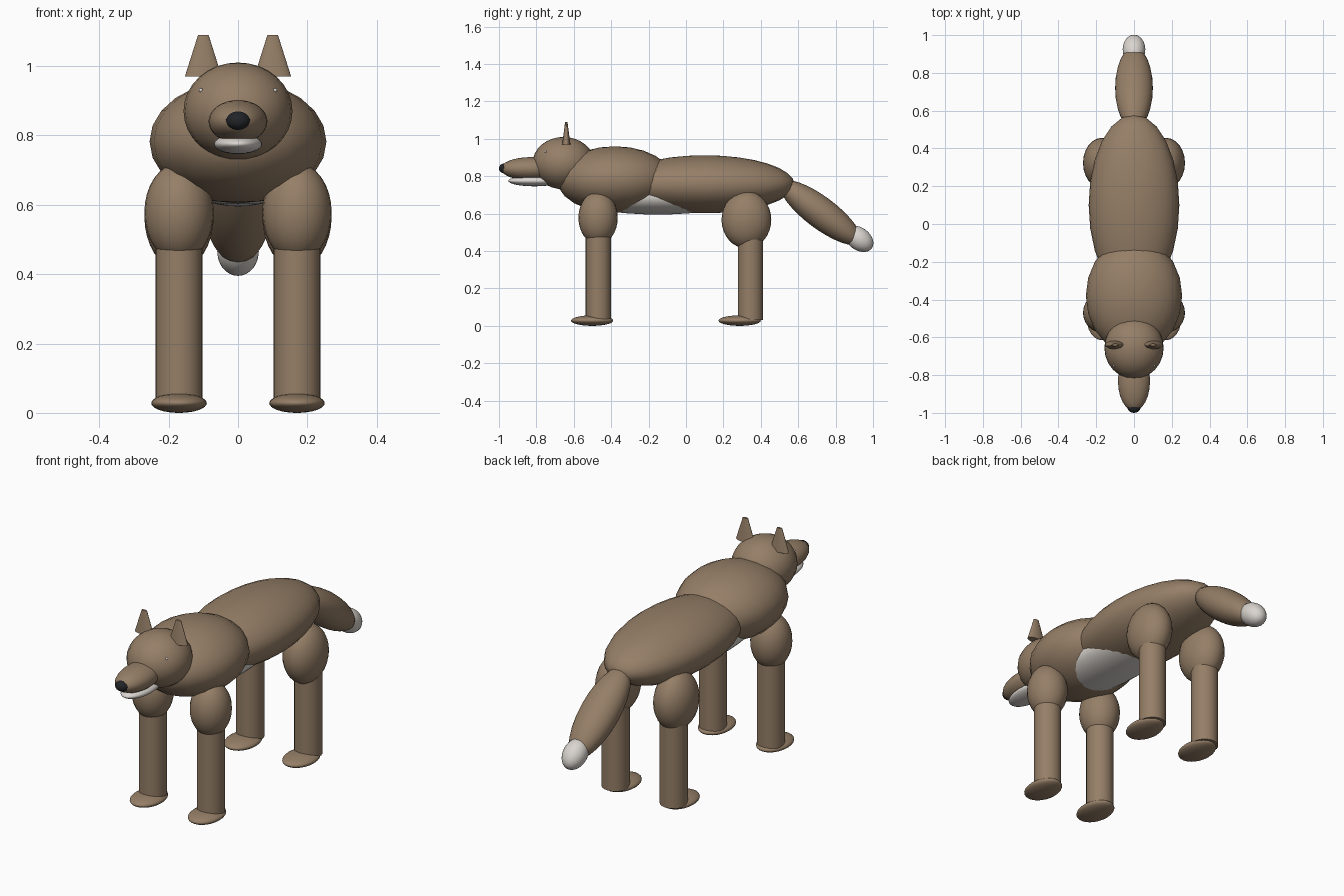
import bpy
import math

if "Cube" in bpy.data.objects:
    bpy.data.objects.remove(bpy.data.objects["Cube"], do_unlink=True)


def material(name, rgb):
    m = bpy.data.materials.new(name)
    m.use_nodes = True
    m.diffuse_color = (*rgb, 1)
    bsdf = m.node_tree.nodes["Principled BSDF"]
    bsdf.inputs["Base Color"].default_value = (*rgb, 1)
    bsdf.inputs["Roughness"].default_value = 0.8
    return m


fur = material("brown_fur", (0.30, 0.21, 0.135))
pale = material("pale_fur", (0.70, 0.66, 0.62))
black = material("black_nose", (0.015, 0.017, 0.02))


def finish(name, mat, scale, tilt=0):
    ob = bpy.context.object
    ob.name = name
    ob.scale = scale
    ob.rotation_euler.x = tilt
    ob.data.materials.append(mat)
    bpy.ops.object.shade_smooth_by_angle(angle=math.radians(40))
    return ob


def ellipsoid(name, centre, radii, mat=fur, tilt=0, segments=24, rings=16):
    bpy.ops.mesh.primitive_uv_sphere_add(segments=segments, ring_count=rings, location=centre)
    return finish(name, mat, radii, tilt)


def tapered(name, centre, bottom, top, height, mat=fur, squash=1):
    bpy.ops.mesh.primitive_cone_add(vertices=24, radius1=bottom, radius2=top,
                                    depth=height, location=centre)
    return finish(name, mat, (1, squash, 1))


# Trunk
ellipsoid("body", (0, 0.1, 0.757), (0.24, 0.48, 0.155))
ellipsoid("chest", (0, -0.38, 0.782), (0.255, 0.31, 0.178), segments=20, rings=12)
ellipsoid("belly", (0, -0.15, 0.69), (0.17, 0.45, 0.095), pale)

# Head
ellipsoid("head", (0, -0.655, 0.87), (0.157, 0.165, 0.14))
ellipsoid("muzzle", (0, -0.83, 0.84), (0.085, 0.16, 0.062))
ellipsoid("lower_jaw", (0, -0.81, 0.775), (0.07, 0.14, 0.029), pale)
ellipsoid("nose", (0, -0.97, 0.842), (0.035, 0.03, 0.027), black)

# Tail, sloping down to a pale tip
slope = math.radians(-37)
ellipsoid("tail", (0, 0.72, 0.605), (0.1, 0.265, 0.085), tilt=slope)
ellipsoid("tail_tip", (0, 0.925, 0.465), (0.06, 0.085, 0.06), pale, tilt=slope)

# Paired parts
for side, s in (("left", 1), ("right", -1)):
    tapered(f"{side}_ear", (s * 0.1, -0.64, 1.03), 0.053, 0.015, 0.12, squash=0.42)
    ellipsoid(f"{side}_eye", (s * 0.107, -0.751, 0.93), (0.006, 0.006, 0.006), pale,
              segments=12, rings=8)
    x = s * 0.17
    ellipsoid(f"{side}_shoulder", (x, -0.47, 0.578), (0.1, 0.105, 0.142))
    ellipsoid(f"{side}_thigh", (x, 0.323, 0.567), (0.1, 0.133, 0.153))
    for place, leg_y, paw_y in (("front", -0.468, -0.502), ("rear", 0.345, 0.287)):
        tapered(f"{side}_{place}_leg", (x, leg_y, 0.265), 0.068, 0.068, 0.47)
        ellipsoid(f"{side}_{place}_paw", (x, paw_y, 0.028), (0.08, 0.113, 0.028))
